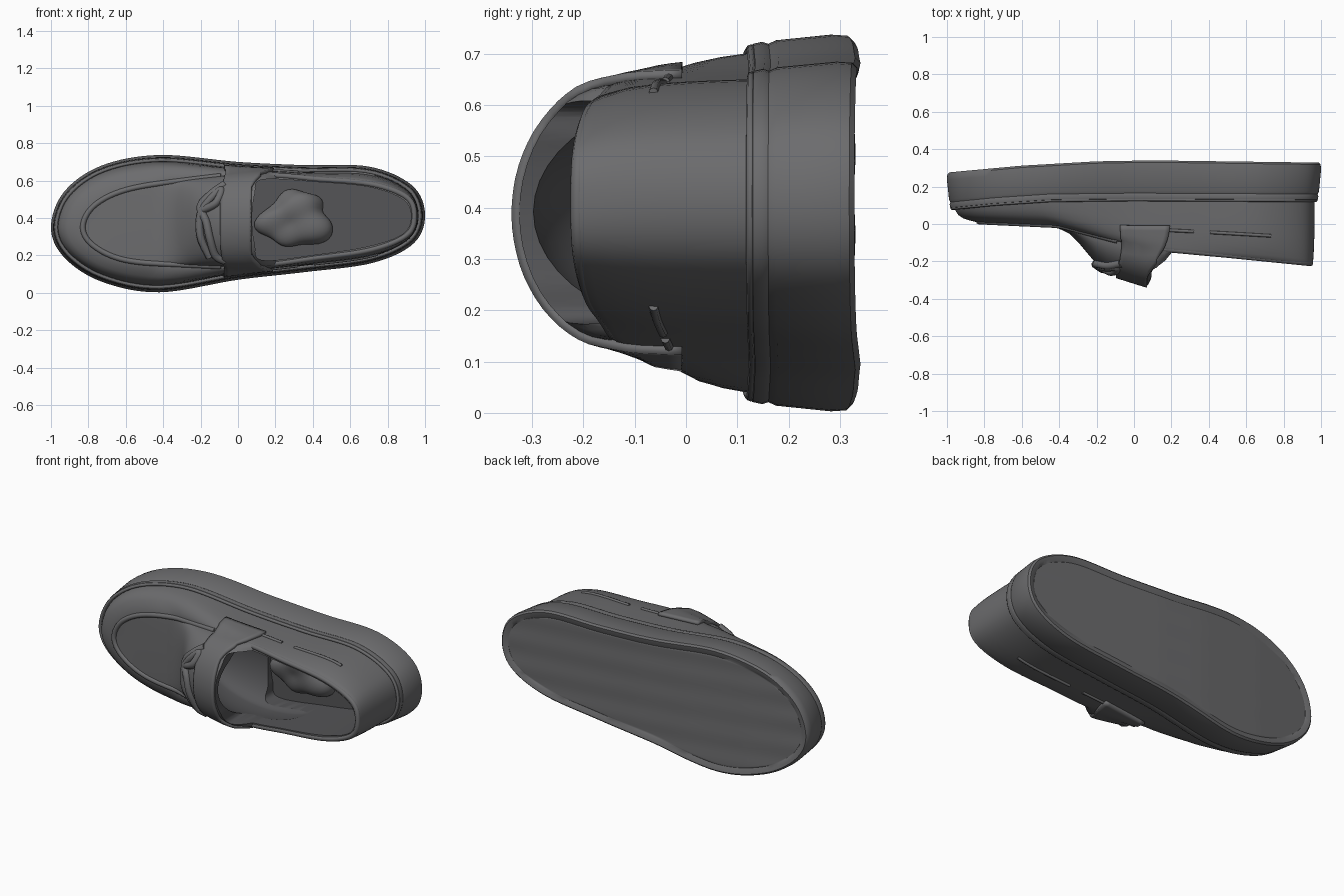
import bpy, bmesh, math
from mathutils import Vector

if "Cube" in bpy.data.objects:
    bpy.data.objects.remove(bpy.data.objects["Cube"])

SEG = 8
N = 16 * SEG
LEATHER = bpy.data.materials.new("dark_leather")
LEATHER.diffuse_color = (.15, .15, .155, 1)
LEATHER.use_nodes = True
LEATHER.node_tree.nodes["Principled BSDF"].inputs["Base Color"].default_value = LEATHER.diffuse_color
LINING = bpy.data.materials.new("dark_lining")
LINING.diffuse_color = (.09, .09, .095, 1)
LINING.use_nodes = True
LINING.node_tree.nodes["Principled BSDF"].inputs["Base Color"].default_value = LINING.diffuse_color


def lin(table, x):
    """Linear lookup in a small (x, value) table."""
    if x <= table[0][0]:
        return table[0][1]
    for (a, va), (b, vb) in zip(table, table[1:]):
        if x <= b:
            return va + (vb - va) * (x - a) / (b - a)
    return table[-1][1]


def spline(pts, closed=True, seg=SEG):
    """Catmull-Rom through control points."""
    n, out = len(pts), []
    get = lambda i: Vector(pts[i % n] if closed else pts[max(0, min(n - 1, i))])
    for i in range(n if closed else n - 1):
        p0, p1, p2, p3 = (get(i + d) for d in (-1, 0, 1, 2))
        for s in range(seg):
            t = s / seg
            out.append(0.5 * (2 * p1 + (p2 - p0) * t + (2 * p0 - 5 * p1 + 4 * p2 - p3) * t * t
                              + (3 * p1 - p0 - 3 * p2 + p3) * t ** 3))
    return out if closed else out + [get(n - 1)]


# outlines in (x, z); toe at -x, heel at +x, upper side first
SOLE = spline([(-1, .35), (-.93, .54), (-.73, .68), (-.42, .737), (0, .70), (.35, .683), (.7, .675), (.93, .575),
               (1, .42), (.94, .265), (.72, .16), (.35, .11), (0, .07), (-.42, .003), (-.73, .06), (-.93, .19)])
TOP = spline([(-.83, .35), (-.77, .465), (-.6, .55), (-.3, .60), (.12, .64), (.42, .62), (.72, .592), (.91, .52),
              (.955, .41), (.91, .3), (.72, .22), (.42, .175), (.12, .14), (-.3, .15), (-.6, .175), (-.77, .25)])
HOLE = spline([(.075, .395), (.09, .53), (.13, .605), (.42, .592), (.7, .565), (.88, .5), (.925, .41),
               (.88, .315), (.7, .25), (.42, .205), (.13, .175), (.09, .26)])
BOTTOM_Y = [(-1, .275), (-.6, .312), (-.2, .335), (.1, .34), (1, .328)]
WELT_Y = [(-1, .085), (-.75, .11), (-.45, .13), (0, .135), (1, .13)]
TOP_Y = [(-.83, .01), (-.4, -.01), (-.1, -.09), (.12, -.135), (.5, -.17), (.95, -.215)]
CREST = [(-.83, .012), (-.42, -.015), (-.33, -.06), (-.2, -.215), (-.12, -.265), (.07, -.325), (.14, -.325), (.2, -.16), (.95, -.215)]


def inset(ring, d):
    out = []
    for i, p in enumerate(ring):
        t = (ring[(i + 1) % len(ring)] - ring[i - 1]).normalized()
        out.append(p + Vector((t.y, -t.x)) * d)
    return out


def lift(ring, table, off=0):
    return [Vector((p.x, lin(table, p.x) + off, p.y)) for p in ring]


def shade(ob, angle=40):
    bpy.ops.object.select_all(action='DESELECT')
    ob.select_set(True)
    bpy.context.view_layer.objects.active = ob
    bpy.ops.object.shade_smooth_by_angle(angle=math.radians(angle))


def make(name, bm, mat=LEATHER):
    bmesh.ops.recalc_face_normals(bm, faces=bm.faces)
    me = bpy.data.meshes.new(name)
    bm.to_mesh(me)
    bm.free()
    me.materials.append(mat)
    ob = bpy.data.objects.new(name, me)
    bpy.context.collection.objects.link(ob)
    shade(ob)
    return ob


def loft(bm, rings):
    vs = [[bm.verts.new(p) for p in r] for r in rings]
    for a, b in zip(vs, vs[1:]):
        for i in range(len(a)):
            j = (i + 1) % len(a)
            bm.faces.new((a[i], a[j], b[j], b[i]))
    return vs


def lid(bm, ring, height, m=24):
    """Close a ring with a grid spanning from one side to the other."""
    h = len(ring) // 2
    rows = []
    for k in range(1, h):
        a, b = ring[k], ring[-k]
        row = [a]
        for j in range(1, m):
            s = .5 - .5 * math.cos(math.pi * j / m)
            p = a.co.lerp(b.co, s)
            p.y = height(p, 2 * s - 1)
            row.append(bm.verts.new(p))
        rows.append(row + [b])
    for r, q in zip(rows, rows[1:]):
        for j in range(m):
            bm.faces.new((r[j], r[j + 1], q[j + 1], q[j]))
    for tip, row in ((ring[0], rows[0]), (ring[h], rows[-1])):
        for j in range(m):
            bm.faces.new((tip, row[j], row[j + 1]))


def tube(name, pts, r, closed=False):
    cu = bpy.data.curves.new(name, 'CURVE')
    cu.dimensions, cu.bevel_depth, cu.bevel_resolution = '3D', r, 2
    cu.use_fill_caps = True
    cu.materials.append(LEATHER)
    sp = cu.splines.new('POLY')
    sp.points.add(len(pts) - 1)
    for q, p in zip(sp.points, pts):
        q.co = (*p, 1)
    sp.use_cyclic_u = closed
    ob = bpy.data.objects.new(name, cu)
    bpy.context.collection.objects.link(ob)
    return ob


def arch(x, w):
    """Height of the vamp at x, w from -1 to 1 across it."""
    y = lin(TOP_Y, x)
    return y + (lin(CREST, x) - y) * math.sqrt(max(0, 1 - w * w))


# sole: slightly flared side wall with a groove, lightly dished underside
bm = bmesh.new()
side = [(.05, WELT_Y, .04), (.035, WELT_Y, -.008), (.018, WELT_Y, 0), (.014, WELT_Y, .018), (.018, WELT_Y, .03),
        (.011, WELT_Y, .045), (0, BOTTOM_Y, -.04), (.002, BOTTOM_Y, -.01), (.012, BOTTOM_Y, 0), (.026, BOTTOM_Y, -.003), (.045, BOTTOM_Y, -.011)]
rings = loft(bm, [lift(inset(SOLE, d), t, o) for d, t, o in side])
lid(bm, rings[-1], lambda p, w: lin(BOTTOM_Y, p.x) - .011 + .0015 * math.sin(p.z * 40 + 3 * p.x))
make("sole", bm)

# upper: full walls rolling in to the top line, arched vamp over the front
BASE = inset(SOLE, .034)


def wall(k, a, b, out=0):
    p = BASE[k].lerp(TOP[k], a)
    p += (p - Vector((p.x * .9, .385))).normalized() * out
    y0, y1 = lin(WELT_Y, BASE[k].x) + .02, lin(TOP_Y, TOP[k].x)
    return Vector((p.x, y0 + (y1 - y0) * b, p.y))


bm = bmesh.new()
levels = [(0, 0), (.04, .22), (.1, .42), (.2, .62), (.4, .8), (.7, .93), (.88, .985), (1, 1)]
rings = loft(bm, [lift(BASE, BOTTOM_Y, -.04)] + [[wall(k, a, b) for k in range(N)] for a, b in levels])
bm.faces.new(rings[0])
lid(bm, rings[-1], lambda p, w: arch(p.x, w))
upper = make("upper", bm)

# cutters: foot opening and the hollow under the vamp, lined in a darker tone
bm = bmesh.new()
r = loft(bm, [[Vector((p.x, y, p.y)) for p in HOLE] for y in (-.6, .2)])
bm.faces.new(r[0])
bm.faces.new(r[1])
cut_open = make("opening_cutter", bm, LINING)
bm = bmesh.new()
bmesh.ops.create_uvsphere(bm, u_segments=48, v_segments=24, radius=1)
for v in bm.verts:
    v.co = Vector((.16 + .44 * v.co.x, .06 + (.365 if v.co.y < 0 else .12) * v.co.y, .392 + .232 * v.co.z))
cut_vamp = make("hollow_cutter", bm, LINING)
upper.data.materials.append(LINING)
for c in (cut_open, cut_vamp):
    c.hide_render = True
    mod = upper.modifiers.new("hollow", 'BOOLEAN')
    mod.operation, mod.object, mod.solver, mod.material_mode = 'DIFFERENCE', c, 'EXACT', 'TRANSFER'
    bpy.context.view_layer.objects.active = upper
    bpy.ops.object.modifier_apply(modifier=mod.name)
    bpy.data.objects.remove(c)
shade(upper)

# saddle strap over the vamp, sweeping back to short tabs at the sides
bm = bmesh.new()
grid = []
for i in range(41):
    th = math.pi * i / 40
    c2 = math.cos(th) ** 2
    x0, x1 = -.13 + .06 * c2, .055 + .14 * c2 ** 2
    grid.append([bm.verts.new((x0 + (x1 - x0) * j / 10, -.01 - .37 * math.sin(th), .385 + .35 * math.cos(th))) for j in range(11)])
for a, b in zip(grid, grid[1:]):
    for j in range(10):
        bm.faces.new((a[j], a[j + 1], b[j + 1], b[j]))
saddle = make("saddle_strap", bm)
sw = saddle.modifiers.new("wrap", 'SHRINKWRAP')
sw.target, sw.offset, sw.wrap_mode = upper, .006, 'ABOVE_SURFACE'
so = saddle.modifiers.new("thick", 'SOLIDIFY')
so.thickness, so.offset = .02, 0

# raised edges: welt, apron seam and top line
tube("welt_bead", lift(inset(SOLE, .028), WELT_Y, -.004), .009, True)
apron = [k % N for k in range(-4 * SEG + 4, 4 * SEG - 3)]
tube("apron_seam", lift([TOP[k] for k in apron], TOP_Y, .003), .015)
rim = inset(TOP, .012)[4 * SEG:12 * SEG + 1]
tube("collar_bead", lift(rim, TOP_Y, .004), .015)

# side laces threaded in two lengths along each quarter
for name, ks in (("front", range(4 * SEG, 5 * SEG)), ("rear", range(5 * SEG + 1, 6 * SEG + 2))):
    tube("side_lace_a_" + name, [wall(k, .2, .62) for k in ks], .009)
    tube("side_lace_b_" + name, [wall(N - k, .2, .62) for k in ks], .009)


# bow knot lying across the front of the saddle
def on_vamp(x, z):
    return Vector((x, arch(x, (z - .385) / .24) - .006, z))


for name, path in (("bow_cord", [(-.07, .58), (-.14, .53), (-.2, .46), (-.17, .38), (-.15, .29), (-.12, .2), (-.07, .17)]),
                   ("bow_loop", [(-.2, .44), (-.12, .48), (-.09, .55), (-.15, .5), (-.2, .42), (-.2, .3), (-.15, .19)])):
    tube(name, spline([on_vamp(*p) for p in path], False), .022)

# crumpled lining inside
bm = bmesh.new()
bmesh.ops.create_icosphere(bm, subdivisions=4, radius=1)
for v in bm.verts:
    x, y, z = v.co
    f = 1 + .12 * math.sin(4 * x + 2 * z) + .1 * math.sin(5 * z - 3 * x + y)
    v.co = Vector((.31 + .19 * f * x, .19 + .08 * f * y, .4 + .15 * f * z))
make("crumpled_lining", bm)
